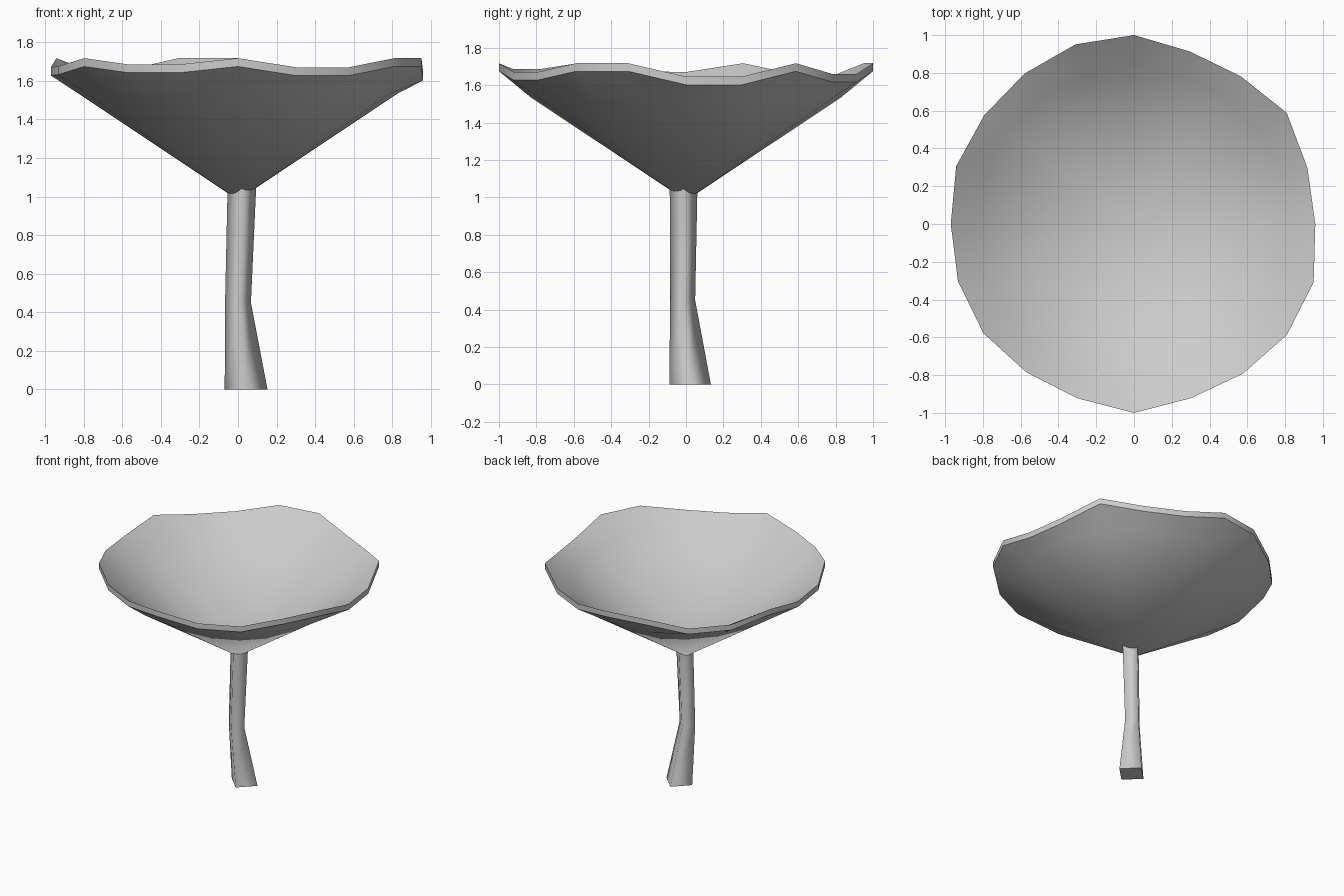
import bpy, bmesh, math

if "Cube" in bpy.data.objects:
    bpy.data.objects.remove(bpy.data.objects["Cube"])

N = 20
# Wavy rim: radius and top height every 18 degrees, starting at +x
RADII = [.96, .965, 1, .965, .96, 1, 1, .985, .98, .99,
         .97, .98, .985, .97, .97, 1, .97, .98, 1, 1]
TOPS = [1.645, 1.645, 1.717, 1.66, 1.66, 1.717, 1.717, 1.655, 1.66, 1.717,
        1.67, 1.675, 1.717, 1.685, 1.685, 1.717, 1.67, 1.67, 1.717, 1.717]
THICK = 0.043


def bridge(bm, a, b):
    n = len(a)
    return [bm.faces.new((a[i], a[(i + 1) % n], b[(i + 1) % n], b[i])) for i in range(n)]


def finish(bm, name):
    bmesh.ops.recalc_face_normals(bm, faces=bm.faces[:])
    for f in bm.faces:
        f.smooth = True
    mesh = bpy.data.meshes.new(name)
    bm.to_mesh(mesh)
    bm.free()
    obj = bpy.data.objects.new(name, mesh)
    bpy.context.collection.objects.link(obj)
    return obj


def polar(r, i, n, z, cx=0, cy=0):
    a = math.tau * i / n
    return (cx + r * math.cos(a), cy + r * math.sin(a), z)


# Funnel cap: an upper and a lower skin joined by a sharp vertical rim
bm = bmesh.new()
rims = []
for drop in (0, THICK):
    pole = bm.verts.new((0, 0, 1.025 - drop))
    ring = [bm.verts.new(polar(.83, i, N, 1.578 - drop)) for i in range(N)]
    rim = [bm.verts.new(polar(RADII[i], i, N, TOPS[i] - drop)) for i in range(N)]
    for i in range(N):
        bm.faces.new((pole, ring[i], ring[(i + 1) % N]))
    bridge(bm, ring, rim)
    rims.append(rim)
for f in bridge(bm, *rims):
    for e in f.edges:
        if (e.verts[0] in rims[0]) == (e.verts[1] in rims[0]):
            e.smooth = False
finish(bm, "funnel_cap")

# Bent four-sided stem: centre x, centre y, height, radius
bm = bmesh.new()
rings = []
for cx, cy, z, r in ((.042, .022, 0, .111), (0, -.018, .45, .067), (.02, -.013, 1.045, .074)):
    rings.append([bm.verts.new(polar(r, i, 4, z, cx, cy)) for i in range(4)])
for a, b in zip(rings, rings[1:]):
    bridge(bm, a, b)
base = bm.faces.new(rings[0])
for e in base.edges:
    e.smooth = False
finish(bm, "stem")
